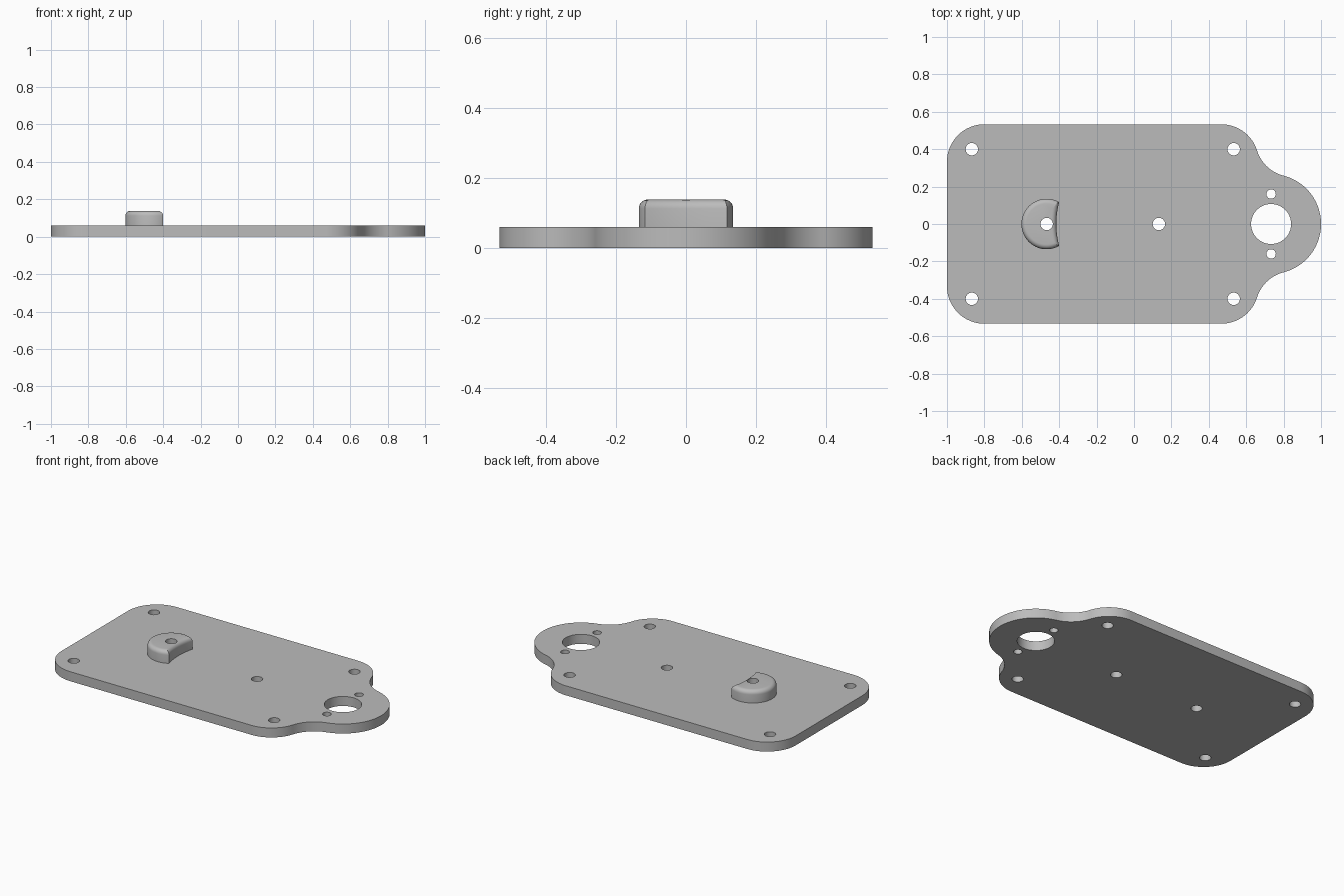
import bpy, bmesh
from math import radians, cos, sin, pi, atan2, hypot, sqrt, asin

cube = bpy.data.objects.get("Cube")
if cube:
    bpy.data.objects.remove(cube, do_unlink=True)

grey = bpy.data.materials.new("plain grey")
grey.use_nodes = True
COLOUR = (0.5, 0.5, 0.5, 1)
grey.diffuse_color = COLOUR
grey.node_tree.nodes["Principled BSDF"].inputs["Base Color"].default_value = COLOUR

THICK, BOSS_TOP = 0.06, 0.138
HALF_Y, CORNER = 0.533, 0.2
EAR = (0.733, 0.0)
BOSS = (-0.467, 0.0)


def arc(centre, r, a0, a1, n=20):
    return [(centre[0] + r * cos(a0 + (a1 - a0) * i / n),
             centre[1] + r * sin(a0 + (a1 - a0) * i / n)) for i in range(n + 1)]


def prism(name, outline, z0, z1, fillet=0):
    """Extrude a closed outline, optionally rounding its top rim."""
    bm = bmesh.new()
    base = bm.faces.new([bm.verts.new((x, y, z0)) for x, y in outline])
    base.normal_update()
    if base.normal.z > 0:
        base.normal_flip()
    ext = bmesh.ops.extrude_face_region(bm, geom=[base], use_keep_orig=True)
    top = [v for v in ext["geom"] if isinstance(v, bmesh.types.BMVert)]
    bmesh.ops.translate(bm, verts=top, vec=(0, 0, z1 - z0))
    bmesh.ops.recalc_face_normals(bm, faces=bm.faces)
    if fillet:
        rim = [e for e in bm.edges if all(v.co.z > z1 - 1e-5 for v in e.verts)]
        bmesh.ops.bevel(bm, geom=rim, offset=fillet, offset_type='OFFSET',
                        segments=6, profile=0.5, affect='EDGES')
    mesh = bpy.data.meshes.new(name)
    bm.to_mesh(mesh)
    bm.free()
    mesh.materials.append(grey)
    obj = bpy.data.objects.new(name, mesh)
    bpy.context.collection.objects.link(obj)
    return obj


def drill(obj, x, y, r, n=32):
    """Cut a round through hole."""
    cutter = prism("drill", arc((x, y), r, 0, 2 * pi, n)[:-1], -0.1, 0.3)
    cutter.hide_render = True
    bpy.context.view_layer.objects.active = obj
    mod = obj.modifiers.new("hole", 'BOOLEAN')
    mod.operation, mod.solver, mod.object = 'DIFFERENCE', 'EXACT', cutter
    bpy.ops.object.modifier_apply(modifier=mod.name)
    bpy.data.objects.remove(cutter, do_unlink=True)


# Plate outline, upper half: rounded ear, concave blend, two rounded corners
ear_r, blend_r = 0.267, 0.2
c_right = (0.467, HALF_Y - CORNER)
c_left = (-1 + CORNER, HALF_Y - CORNER)
dx, dy = EAR[0] - c_right[0], EAR[1] - c_right[1]
d = hypot(dx, dy)
along = (d * d + (CORNER + blend_r) ** 2 - (ear_r + blend_r) ** 2) / (2 * d)
side = sqrt((CORNER + blend_r) ** 2 - along ** 2)
blend = (c_right[0] + (dx * along - dy * side) / d,
         c_right[1] + (dy * along + dx * side) / d)
a_ear = atan2(blend[1] - EAR[1], blend[0] - EAR[0])
a_cor = atan2(blend[1] - c_right[1], blend[0] - c_right[0])

half = arc(EAR, ear_r, 0, a_ear, 28)
half += arc(blend, blend_r, a_ear - pi, a_cor - pi)[1:]
half += arc(c_right, CORNER, a_cor, pi / 2)[1:]
half += arc(c_left, CORNER, pi / 2, pi)
outline = half + [(x, -y) for x, y in reversed(half[1:])]
plate = prism("base_plate", outline, 0, THICK)

# Boss: disc with a shallow concave side and a rounded rim
boss_r, scoop_r, tip_x = 0.135, 0.45, -0.4
tip_y = sqrt(boss_r ** 2 - (tip_x - BOSS[0]) ** 2)
tip_a = atan2(tip_y, tip_x - BOSS[0])
scoop_a = asin(tip_y / scoop_r)
scoop = (tip_x + scoop_r * cos(scoop_a), 0)
shape = arc(BOSS, boss_r, tip_a, 2 * pi - tip_a, 48)
shape += arc(scoop, scoop_r, pi + scoop_a, pi - scoop_a, 12)[1:-1]
boss = prism("locating_boss", shape, THICK, BOSS_TOP, 0.026)

# Holes: mounting corners, centre line, ear bore with its two screw holes
for s in (-1, 1):
    for x in (-0.867, 0.533):
        drill(plate, x, 0.4 * s, 0.033)
    drill(plate, EAR[0], 0.16 * s, 0.025)
drill(plate, 0.133, 0, 0.033)
drill(plate, EAR[0], 0, 0.107, 64)
for part in (plate, boss):
    drill(part, *BOSS, 0.033)

# Smooth curved walls, keep the edges crisp
for part in (plate, boss):
    bpy.ops.object.select_all(action='DESELECT')
    part.select_set(True)
    bpy.context.view_layer.objects.active = part
    bpy.ops.object.shade_smooth_by_angle(angle=radians(30))
